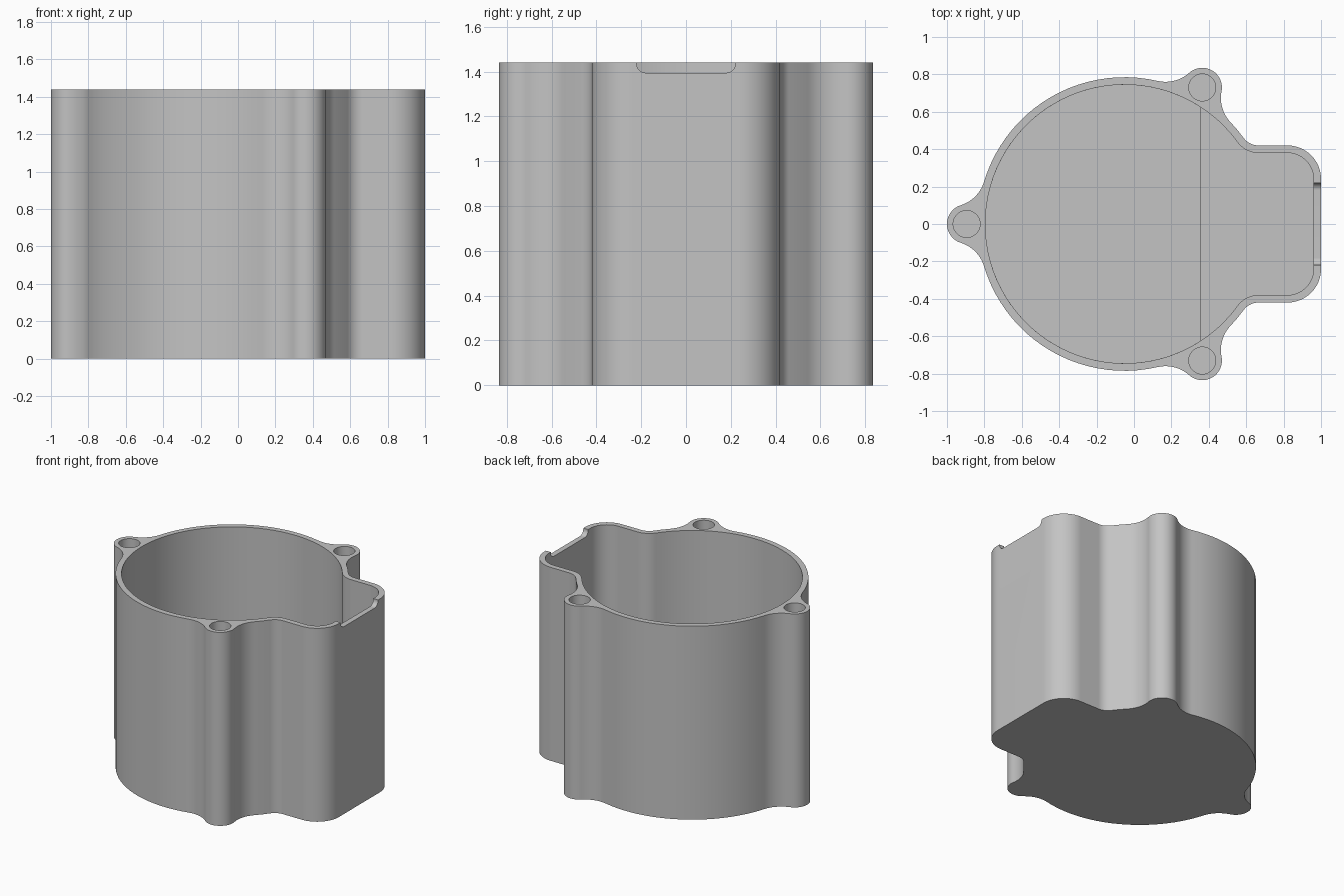
import bpy, bmesh
from math import sin, cos, acos, atan2, pi, radians, ceil, sqrt
from mathutils import Vector

cube = bpy.data.objects.get("Cube")
if cube:
    bpy.data.objects.remove(cube, do_unlink=True)

HEIGHT, WALL = 1.44, 0.04
CENTRE, RADIUS = Vector((-0.05, 0)), 0.785
BOSS_R, FILLET, HOLE_R, HOLE_DEPTH = 0.105, 0.19, 0.072, 0.45
BOSSES = [Vector((-0.895, 0)), Vector((0.365, 0.73)), Vector((0.365, -0.73))]
BOX_Y, CORNER, NECK = 0.42, 0.18, 0.10

plastic = bpy.data.materials.new("light grey plastic")
plastic.use_nodes = True
colour = (0.55, 0.55, 0.55, 1)
plastic.diffuse_color = colour
plastic.node_tree.nodes["Principled BSDF"].inputs["Base Color"].default_value = colour


def arc(c, r, a0, a1):
    n = max(2, ceil(abs(a1 - a0) / radians(4)))
    return [Vector((c[0] + r * cos(a0 + (a1 - a0) * i / n),
                    c[1] + r * sin(a0 + (a1 - a0) * i / n))) for i in range(n + 1)]


def angle(v):
    return atan2(v.y, v.x)


def boss_fillet(boss, side):
    """Fillet centre between barrel and boss; side +1 is counterclockwise."""
    axis = boss - CENTRE
    d, a, b = axis.length, RADIUS + FILLET, BOSS_R + FILLET
    t = angle(axis) + side * acos((d * d + a * a - b * b) / (2 * d * a))
    return CENTRE + Vector((cos(t), sin(t))) * a


def box_end(inset):
    """Neck fillet centre, then points from the neck to the end of the side box."""
    cy = BOX_Y + NECK
    c = Vector((CENTRE.x + sqrt((RADIUS + NECK) ** 2 - cy * cy), cy))
    t = angle(c - CENTRE)
    pts = arc(c, NECK + inset, t + pi, 1.5 * pi)
    pts += arc((1 - CORNER, BOX_Y - CORNER), CORNER - inset, pi / 2, 0)
    return t, pts


def mirrored(half):
    """Close a half outline across the x axis, dropping repeated points."""
    pts = []
    for p in half + [Vector((p.x, -p.y)) for p in reversed(half)]:
        if not pts or (p - pts[-1]).length > 1e-4:
            pts.append(p)
    if (pts[0] - pts[-1]).length < 1e-4:
        pts.pop()
    return pts


def prism(name, pts, lo, hi, place=lambda p, h: (p.x, p.y, h)):
    bm = bmesh.new()
    face = bm.faces.new([bm.verts.new(place(p, lo)) for p in pts])
    top = bmesh.ops.extrude_face_region(bm, geom=[face])["geom"]
    shift = Vector(place(pts[0], hi)) - Vector(place(pts[0], lo))
    bmesh.ops.translate(bm, vec=shift, verts=[v for v in top if isinstance(v, bmesh.types.BMVert)])
    bmesh.ops.recalc_face_normals(bm, faces=bm.faces)
    mesh = bpy.data.meshes.new(name)
    bm.to_mesh(mesh)
    bm.free()
    mesh.materials.append(plastic)
    obj = bpy.data.objects.new(name, mesh)
    bpy.context.collection.objects.link(obj)
    return obj


def cut(target, cutter):
    cutter.hide_render = True
    mod = target.modifiers.new("cut", 'BOOLEAN')
    mod.operation, mod.solver, mod.object = 'DIFFERENCE', 'EXACT', cutter
    bpy.context.view_layer.objects.active = target
    bpy.ops.object.modifier_apply(modifier=mod.name)
    bpy.data.objects.remove(cutter, do_unlink=True)


# Outer outline: rear boss, barrel, side boss, barrel, neck and side box
rear, side_boss = BOSSES[0], BOSSES[1]
f1, f2, f3 = boss_fillet(rear, -1), boss_fillet(side_boss, 1), boss_fillet(side_boss, -1)


def fillet_arc(f, start, end):
    a0, a1 = angle(start - f), angle(end - f)
    a1 = a0 + (a1 - a0 + pi) % (2 * pi) - pi
    return arc(f, FILLET, a0, a1)


neck_angle, outer_box = box_end(0)
half = arc(rear, BOSS_R, pi, angle(f1 - rear))
half += fillet_arc(f1, rear, CENTRE)
half += arc(CENTRE, RADIUS, angle(f1 - CENTRE), angle(f2 - CENTRE))
half += fillet_arc(f2, CENTRE, side_boss)
half += arc(side_boss, BOSS_R, angle(f2 - side_boss), angle(f3 - side_boss))
half += fillet_arc(f3, side_boss, CENTRE)
half += arc(CENTRE, RADIUS, angle(f3 - CENTRE), neck_angle)
half += outer_box
housing = prism("housing", mirrored(half), 0, HEIGHT)

# Cavity with a constant wall
_, inner_box = box_end(WALL)
inner = arc(CENTRE, RADIUS - WALL, pi, neck_angle) + inner_box
cut(housing, prism("cavity_cutter", mirrored(inner), 0.1, HEIGHT + 0.1))

# Lower floor on the barrel side of the step
step = acos((0.355 - CENTRE.x) / (RADIUS - WALL))
low = arc(CENTRE, RADIUS - WALL, pi, step)
cut(housing, prism("floor_cutter", mirrored(low), WALL, 0.1 + 0.01))

# Blind screw holes
for boss in BOSSES:
    cut(housing, prism("hole_cutter", arc(boss, HOLE_R, 0, 2 * pi)[:-1],
                       HEIGHT - HOLE_DEPTH, HEIGHT + 0.1))

# Shallow rounded notch in the end wall
r, w, z = 0.04, 0.22, HEIGHT - 0.045
notch = [Vector((-w, HEIGHT + 0.1))] + arc((-w + r, z + r), r, pi, 1.5 * pi)
notch += arc((w - r, z + r), r, 1.5 * pi, 2 * pi) + [Vector((w, HEIGHT + 0.1))]
cut(housing, prism("notch_cutter", notch, 0.9, 1.1, lambda p, h: (h, p.x, p.y)))

bpy.ops.object.select_all(action='DESELECT')
housing.select_set(True)
bpy.context.view_layer.objects.active = housing
bpy.ops.object.shade_smooth_by_angle(angle=radians(30))
